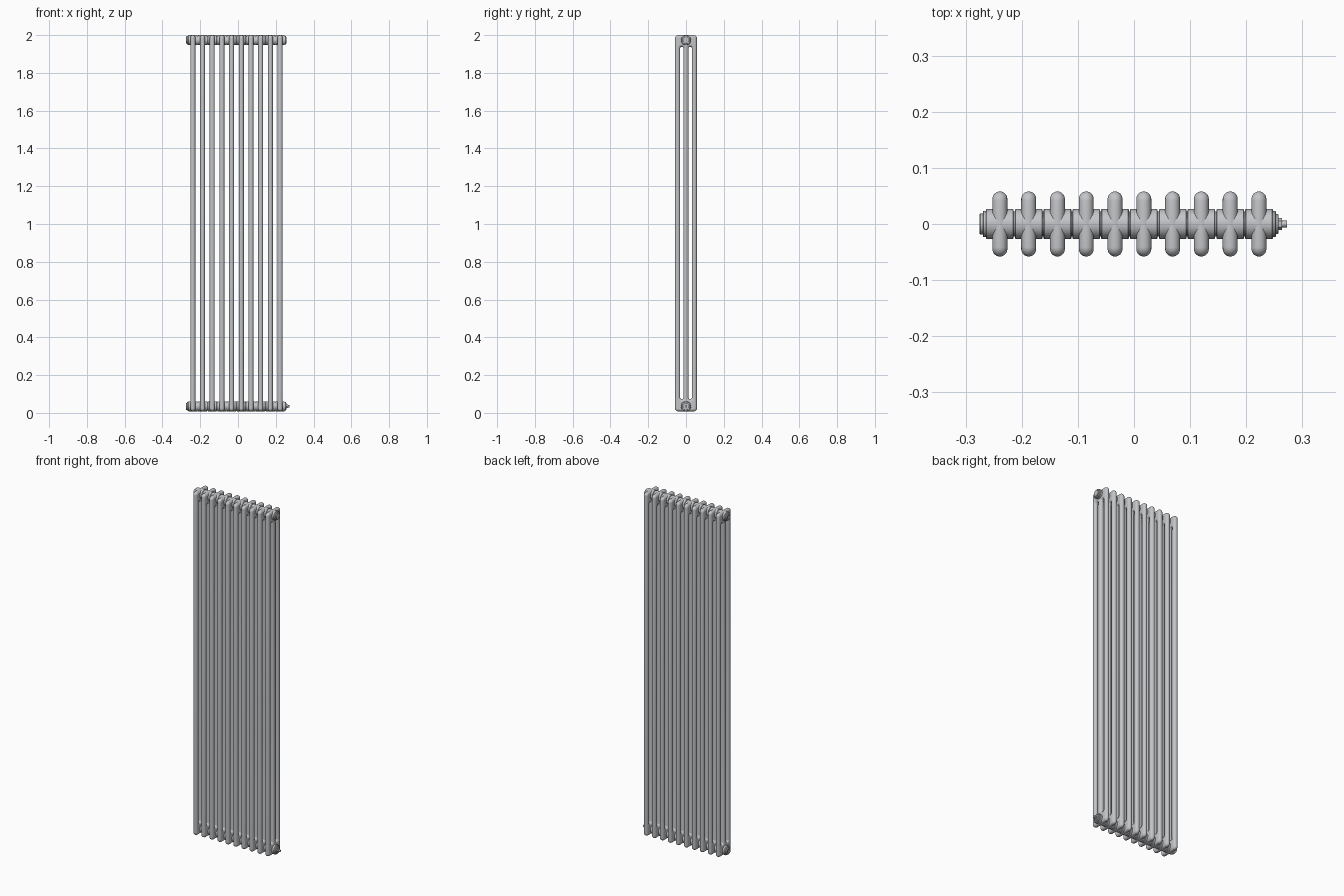
import bpy
import math

cube = bpy.data.objects.get("Cube")
if cube:
    bpy.data.objects.remove(cube)


def material(name, rgb):
    m = bpy.data.materials.new(name)
    m.use_nodes = True
    m.diffuse_color = (*rgb, 1)
    m.node_tree.nodes["Principled BSDF"].inputs["Base Color"].default_value = (*rgb, 1)
    return m


paint = material("radiator_grey", (0.55, 0.56, 0.58))

COUNT, PITCH, FIRST = 10, 0.0513, -0.239
LAST = FIRST + PITCH * (COUNT - 1)
BOTTOM, TOP = 0.008, 2.0
PORT = 0.027                      # port height from each end
ROUND = 0.0133                    # half thickness of a section
HALF_DEPTH = 0.058


def rounded_rect(cy, half_w, low, high, radius, steps=8):
    """Outline with rounded corners in the section's flat plane."""
    pts = []
    corners = ((1, high, 0), (-1, high, 1), (-1, low, 2), (1, low, 3))
    for side, z, quarter in corners:
        oy = cy + side * (half_w - radius)
        oz = z - radius if z == high else z + radius
        for i in range(steps + 1):
            a = math.pi / 2 * (quarter + i / steps)
            pts.append((oy + radius * math.cos(a), oz + radius * math.sin(a)))
    return pts


def smooth(obj, angle):
    bpy.ops.object.select_all(action='DESELECT')
    obj.select_set(True)
    bpy.context.view_layer.objects.active = obj
    bpy.ops.object.shade_smooth_by_angle(angle=math.radians(angle))


def make_section():
    """Three columns joined by a head at each end, fully rounded edges."""
    curve = bpy.data.curves.new("section", 'CURVE')
    curve.dimensions = '2D'
    curve.fill_mode = 'BOTH'
    curve.bevel_depth = ROUND
    curve.bevel_resolution = 4
    slot = 0.0217
    outlines = [rounded_rect(0, HALF_DEPTH - ROUND, BOTTOM + ROUND, TOP - ROUND, 0.004)]
    for s in (-1, 1):
        outlines.append(rounded_rect(s * 0.0223, slot, BOTTOM + 0.065 - ROUND,
                                     TOP - 0.062 + ROUND, slot - 0.0005))
    for pts in outlines:
        sp = curve.splines.new('POLY')
        sp.points.add(len(pts) - 1)
        for p, (y, z) in zip(sp.points, pts):
            p.co = (y, z, 0, 1)
        sp.use_cyclic_u = True
    obj = bpy.data.objects.new("section_1", curve)
    bpy.context.collection.objects.link(obj)
    bpy.ops.object.select_all(action='DESELECT')
    obj.select_set(True)
    bpy.context.view_layer.objects.active = obj
    bpy.ops.object.convert(target='MESH')
    obj = bpy.context.view_layer.objects.active
    # stand the flat outline up in the y-z plane
    for v in obj.data.vertices:
        y, z, x = v.co
        v.co = (x, y, z)
    obj.data.materials.clear()
    obj.data.materials.append(paint)
    smooth(obj, 40)
    return obj


def lathe(name, profile, x, z, sides=32, mirror=1):
    """Turn (x, radius) pairs about an axis along x."""
    verts, faces = [], []
    for px, r in profile:
        for i in range(sides):
            a = 2 * math.pi * i / sides
            verts.append((px * mirror, r * math.cos(a), r * math.sin(a)))
    for k in range(len(profile) - 1):
        for i in range(sides):
            j = (i + 1) % sides
            f = (k * sides + i, k * sides + j, (k + 1) * sides + j, (k + 1) * sides + i)
            faces.append(f[::-1] if mirror > 0 else f)
    cap = tuple(range(sides))
    end = tuple((len(profile) - 1) * sides + i for i in cap)
    faces.append(cap[::-1] if mirror < 0 else cap)
    faces.append(end if mirror < 0 else end[::-1])
    faces = [f[::-1] for f in faces] if mirror > 0 else faces
    mesh = bpy.data.meshes.new(name)
    mesh.from_pydata(verts, [], faces)
    mesh.materials.append(paint)
    mesh.validate()
    obj = bpy.data.objects.new(name, mesh)
    obj.location = (x, 0, z)
    bpy.context.collection.objects.link(obj)
    # consistent outward normals
    import bmesh
    bm = bmesh.new()
    bm.from_mesh(mesh)
    bmesh.ops.recalc_face_normals(bm, faces=bm.faces)
    bm.to_mesh(mesh)
    bm.free()
    smooth(obj, 35)
    return obj


def copy(src, name, x, z):
    obj = bpy.data.objects.new(name, src.data)
    obj.location = (x, 0, z)
    bpy.context.collection.objects.link(obj)


# sections
section = make_section()
section.location.x = FIRST
for n in range(1, COUNT):
    copy(section, f"section_{n + 1}", FIRST + n * PITCH, 0)

# hubs that join the sections at each end
hub_profile = [(-0.0256, 0.0225), (-0.0246, 0.0225), (-0.0246, 0.0255), (-0.0235, 0.0265),
               (0.0235, 0.0265), (0.0246, 0.0255), (0.0246, 0.0225), (0.0256, 0.0225)]
ports = {"bottom": BOTTOM + PORT, "top": TOP - PORT}
hub = None
for level, z in ports.items():
    for n in range(COUNT):
        x = FIRST + n * PITCH
        if hub:
            copy(hub, f"{level}_hub_{n + 1}", x, z)
        else:
            hub = lathe(f"{level}_hub_{n + 1}", hub_profile, x, z)

# end plugs: round flange, hexagon and nipple
for level, z in ports.items():
    lathe(f"{level}_right_flange", [(0.022, 0.0235), (0.029, 0.0235), (0.0305, 0.022)],
          FIRST, z, mirror=-1)
    lathe(f"{level}_right_plug", [(0.028, 0.0185), (0.035, 0.0185), (0.036, 0.0175),
                                  (0.036, 0.010), (0.031, 0.009)], FIRST, z, mirror=-1)
    lathe(f"{level}_left_flange", [(0.022, 0.0235), (0.029, 0.0235), (0.0305, 0.022)],
          LAST, z)
    lathe(f"{level}_left_plug", [(0.028, 0.0175), (0.034, 0.0175), (0.035, 0.0165)], LAST, z)
lathe("vent_hexagon", [(0.034, 0.011), (0.041, 0.011)], LAST, ports["bottom"], sides=6)
lathe("vent_nipple", [(0.040, 0.006), (0.050, 0.006)], LAST, ports["bottom"], sides=16)
